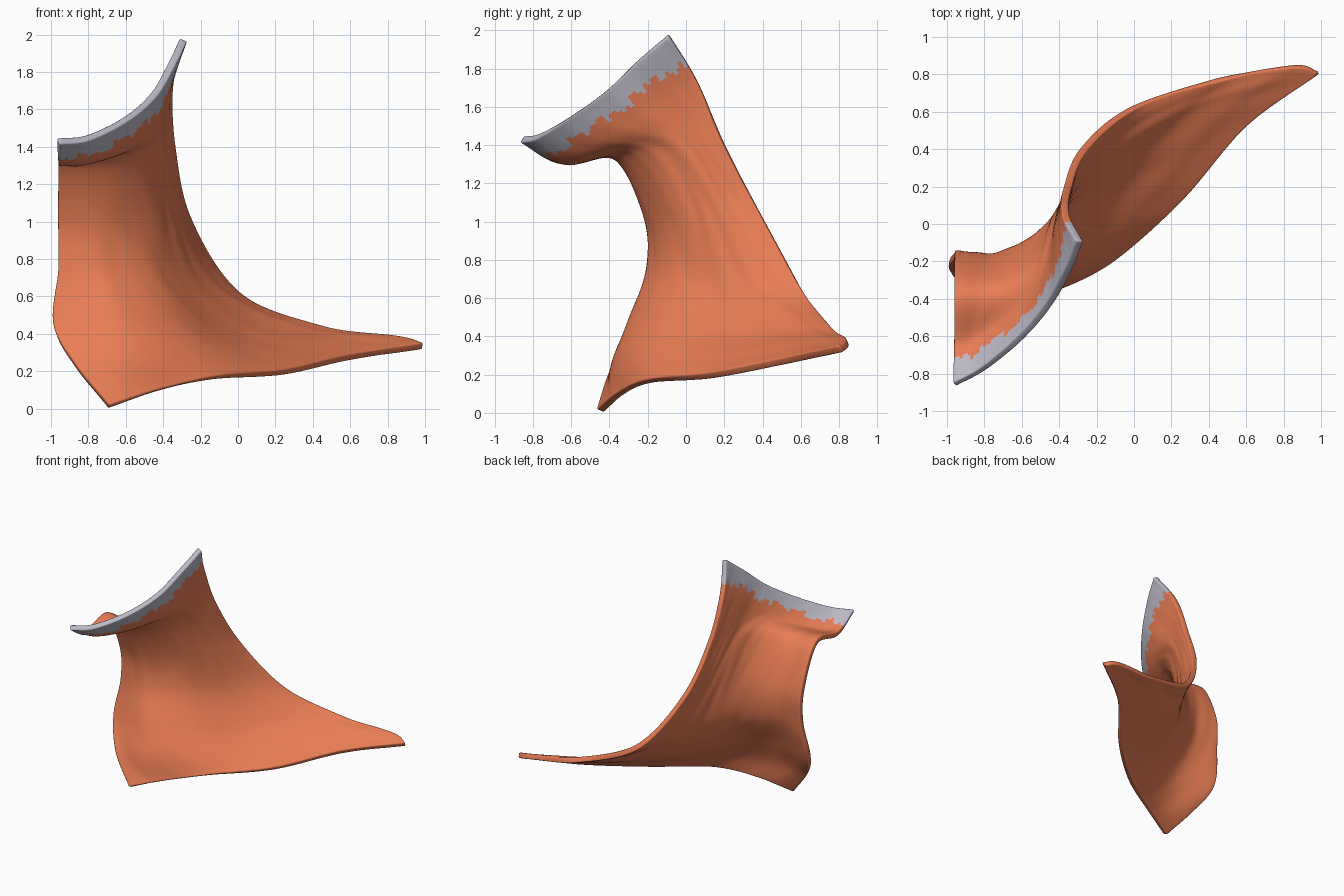
import bpy, bmesh, math, random
from mathutils import Vector, noise

if "Cube" in bpy.data.objects:
    bpy.data.objects.remove(bpy.data.objects["Cube"])

random.seed(4)

# Control rows run from the collarbone edge (bottom) up to the jaw edge;
# each row runs from the midline edge to the outer/back edge.
ROWS = [
    [(-.69, -.45, .01), (-.42, -.34, .10), (-.12, -.19, .165), (.25, .13, .195), (.6, .53, .275), (.99, .81, .335)],
    [(-.87, -.37, .23), (-.55, -.35, .27), (-.25, -.18, .31), (.12, .18, .29), (.48, .60, .345), (.86, .845, .37)],
    [(-.985, -.23, .45), (-.65, -.28, .48), (-.36, -.12, .49), (-.09, .20, .43), (.20, .56, .44), (.48, .78, .42)],
    [(-.96, -.17, .75), (-.72, -.18, .75), (-.48, -.06, .74), (-.31, .14, .69), (-.15, .38, .66), (.03, .64, .585)],
    [(-.96, -.18, 1.02), (-.72, -.19, 1.02), (-.50, -.07, 1.04), (-.39, .08, 1.04), (-.31, .25, 1.02), (-.26, .41, 1.0)],
    [(-.96, -.36, 1.35), (-.75, -.35, 1.34), (-.55, -.24, 1.36), (-.43, -.06, 1.38), (-.39, .07, 1.39), (-.35, .20, 1.40)],
    [(-.96, -.65, 1.32), (-.80, -.60, 1.33), (-.58, -.45, 1.42), (-.45, -.27, 1.52), (-.40, -.10, 1.62), (-.365, .06, 1.73)],
    [(-.96, -.86, 1.43), (-.80, -.77, 1.45), (-.60, -.60, 1.55), (-.45, -.42, 1.68), (-.35, -.24, 1.85), (-.29, -.09, 1.975)],
]
NU, NV = 48, 84
THICK = 0.042


def spline(points, t):
    """Smooth curve through the points, t from 0 to 1."""
    p = [Vector(q) for q in points]
    p = [2 * p[0] - p[1]] + p + [2 * p[-1] - p[-2]]
    s = t * (len(p) - 3)
    i = min(int(s), len(p) - 4)
    f = s - i
    a, b, c, d = p[i:i + 4]
    return 0.5 * (2 * b + (c - a) * f + (2 * a - 5 * b + 4 * c - d) * f ** 2
                  + (3 * b - a - 3 * c + d) * f ** 3)


def material(name, color):
    m = bpy.data.materials.new(name)
    m.diffuse_color = color
    m.use_nodes = True
    m.node_tree.nodes["Principled BSDF"].inputs["Base Color"].default_value = m.diffuse_color
    return m


# Muscle sheet surface
bm = bmesh.new()
columns = []
for i in range(NU + 1):
    control = [spline(row, i / NU) for row in ROWS]
    columns.append([bm.verts.new(spline(control, j / NV)) for j in range(NV + 1)])

# Jagged border between red fibres and the grey jaw attachment
border = [0.915 + random.uniform(-.02, .02) for _ in range(NU)]
for i in range(NU):
    for j in range(NV):
        f = bm.faces.new((columns[i][j], columns[i + 1][j], columns[i + 1][j + 1], columns[i][j + 1]))
        f.material_index = 1 if j / NV > border[i] else 0
        f.smooth = True
bm.normal_update()

# Shallow fibre ridges running lengthwise along the sheet
for i, col in enumerate(columns):
    for j, v in enumerate(col):
        u, w = i / NU, j / NV
        n = noise.noise(Vector((u * 13 + w * 5, w * 5, 0)))
        v.co += v.normal * 0.007 * n * math.sqrt(max(0, math.sin(math.pi * w)))

mesh = bpy.data.meshes.new("muscle_sheet")
bm.to_mesh(mesh)
bm.free()
mesh.materials.append(material("muscle", (0.81, 0.205, 0.09, 1)))
mesh.materials.append(material("attachment", (0.50, 0.48, 0.56, 1)))
sheet = bpy.data.objects.new("muscle_sheet", mesh)
bpy.context.collection.objects.link(sheet)

# Thickness with rounded rims
solid = sheet.modifiers.new("thickness", 'SOLIDIFY')
solid.thickness = THICK
solid.offset = 0
bevel = sheet.modifiers.new("rounded_rim", 'BEVEL')
bevel.width = 0.016
bevel.segments = 3
bevel.limit_method = 'ANGLE'
bevel.angle_limit = math.radians(60)
